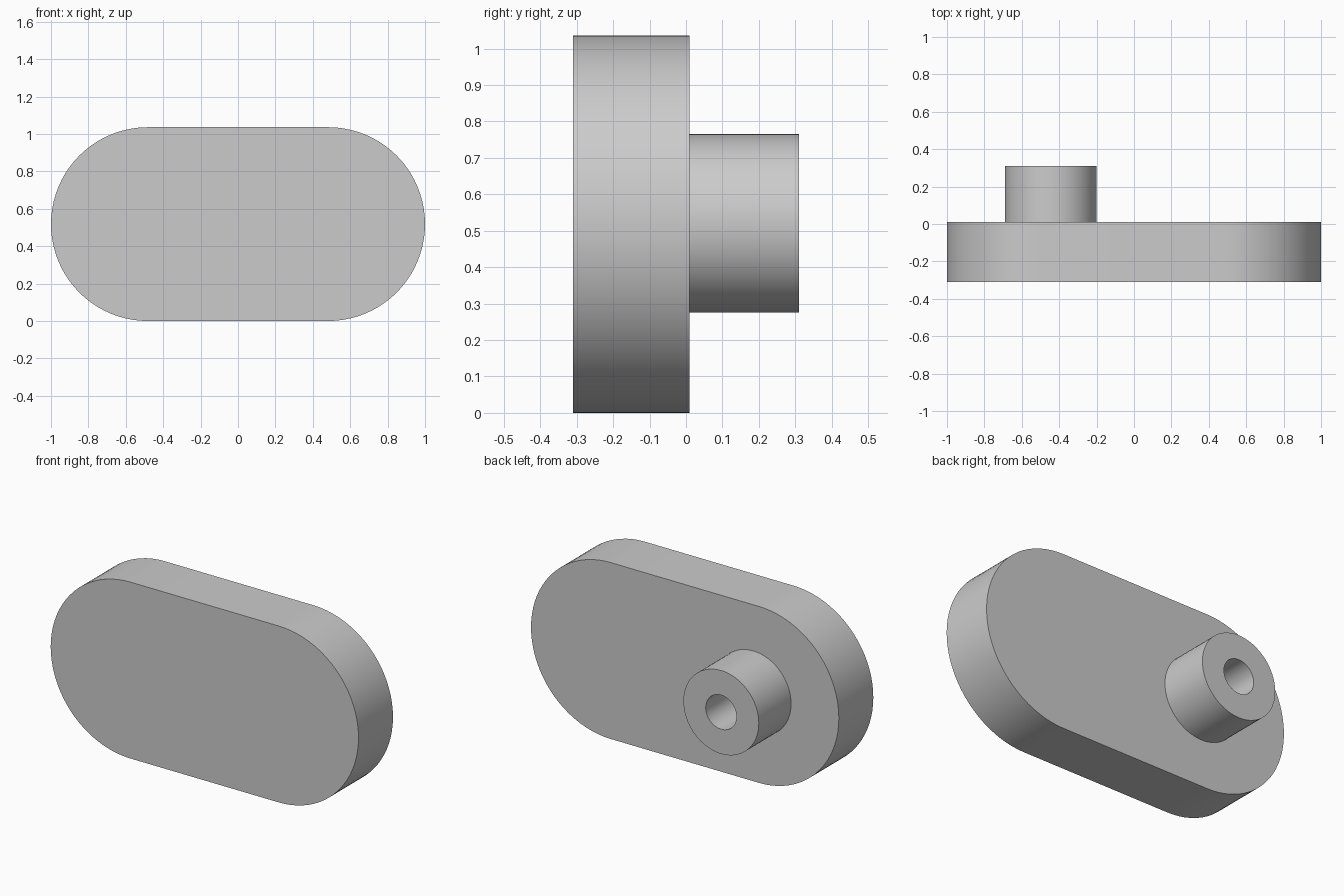
import bpy, bmesh, math
from mathutils import Matrix, Vector

cube = bpy.data.objects.get("Cube")
if cube:
    bpy.data.objects.remove(cube, do_unlink=True)

grey = bpy.data.materials.new("light grey")
grey.use_nodes = True
colour = (0.6, 0.6, 0.6, 1)
grey.diffuse_color = colour
grey.node_tree.nodes["Principled BSDF"].inputs["Base Color"].default_value = colour

RADIUS = 0.518            # plate end radius
MID = 1 - RADIUS          # centre of each rounded end
FRONT, BACK, TIP = -0.31, 0.01, 0.31


def finish(name, bm):
    bmesh.ops.recalc_face_normals(bm, faces=bm.faces)
    mesh = bpy.data.meshes.new(name)
    bm.to_mesh(mesh)
    bm.free()
    mesh.materials.append(grey)
    obj = bpy.data.objects.new(name, mesh)
    bpy.context.collection.objects.link(obj)
    bpy.ops.object.select_all(action='DESELECT')
    obj.select_set(True)
    bpy.context.view_layer.objects.active = obj
    bpy.ops.object.shade_smooth_by_angle(angle=math.radians(30))


# Plate: a rounded slot outline pushed back from the front face
bm = bmesh.new()
steps = 40
outline = []
for side in (1, -1):
    for i in range(steps + 1):
        a = math.pi * (i / steps - 0.5)
        outline.append(bm.verts.new((side * (MID + RADIUS * math.cos(a)), FRONT,
                                     RADIUS + side * RADIUS * math.sin(a))))
face = bm.faces.new(outline)
ext = bmesh.ops.extrude_face_region(bm, geom=[face], use_keep_orig=True)
moved = [v for v in ext["geom"] if isinstance(v, bmesh.types.BMVert)]
bmesh.ops.translate(bm, verts=moved, vec=(0, BACK - FRONT, 0))
finish("plate", bm)

# Boss: a tube profile turned about the y axis, its bore ending at the plate
bm = bmesh.new()
centre = Vector((-0.445, 0, 0.52))
profile = [bm.verts.new((r, y, 0)) for r, y in
           ((0.245, BACK), (0.245, TIP), (0.10, TIP), (0.10, BACK))]
edges = [bm.edges.new(pair) for pair in zip(profile, profile[1:])]
bmesh.ops.spin(bm, geom=profile + edges, cent=(0, 0, 0), axis=(0, 1, 0),
               angle=math.tau, steps=64, use_merge=True)
bmesh.ops.remove_doubles(bm, verts=bm.verts, dist=0.0001)
bmesh.ops.transform(bm, matrix=Matrix.Translation(centre), verts=bm.verts)
# The tube is open at the plate, so point its faces away from the tube wall
finish("boss", bm)
